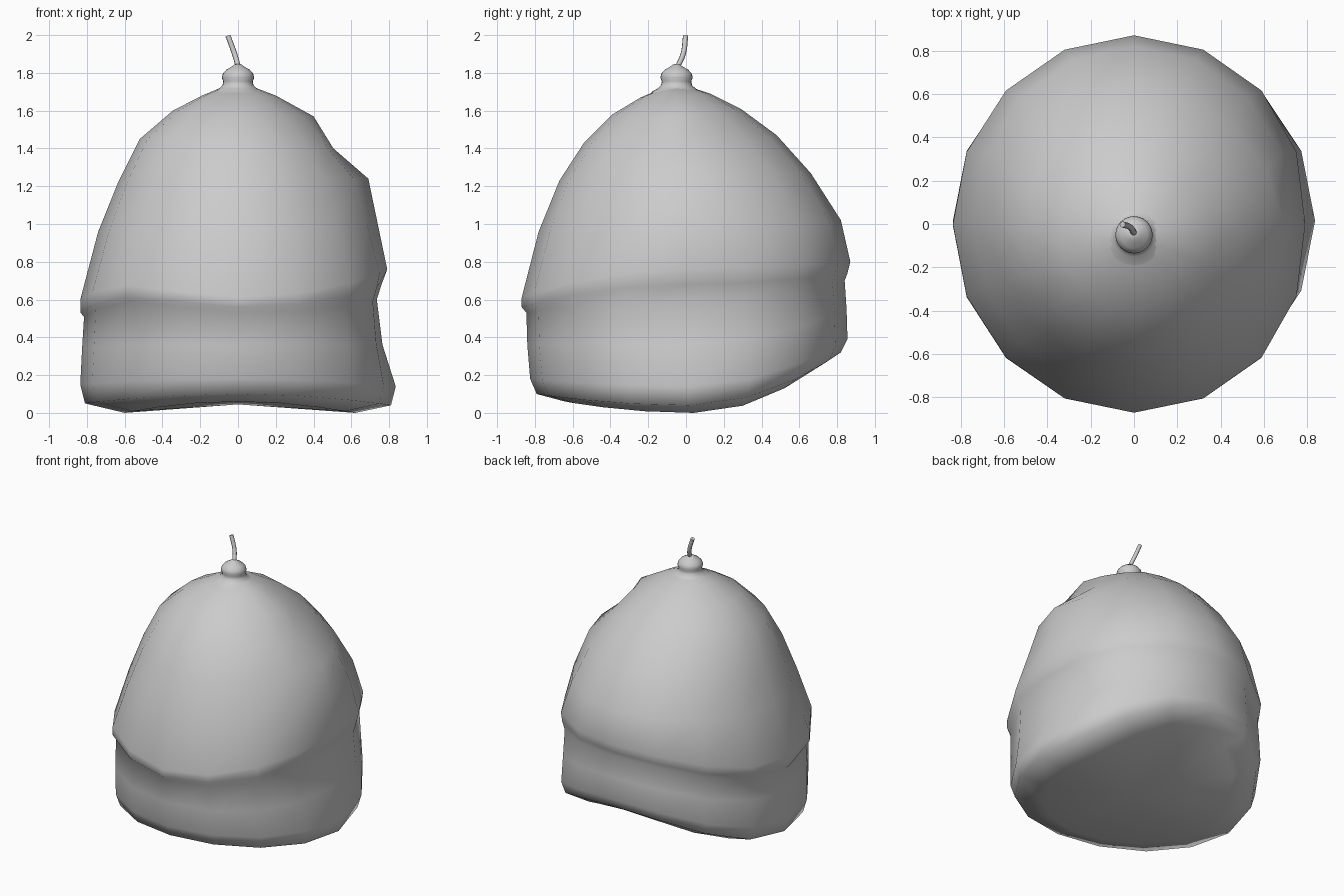
import bpy, bmesh, math

if "Cube" in bpy.data.objects:
    bpy.data.objects.remove(bpy.data.objects["Cube"])

SIDES = 16


def loft(name, rings, start_tip=None, end_tip=None):
    """Skin closed rings of points into one smooth mesh."""
    bm = bmesh.new()
    vr = [[bm.verts.new(p) for p in r] for r in rings]
    n = len(rings[0])
    for a, b in zip(vr, vr[1:]):
        for i in range(n):
            j = (i + 1) % n
            bm.faces.new((a[i], a[j], b[j], b[i]))
    for ring, tip in ((vr[0], start_tip), (vr[-1], end_tip)):
        if tip:
            t = bm.verts.new(tip)
            for i in range(n):
                bm.faces.new((ring[i], ring[(i + 1) % n], t))
    bmesh.ops.recalc_face_normals(bm, faces=bm.faces)
    for f in bm.faces:
        f.smooth = True
    me = bpy.data.meshes.new(name)
    bm.to_mesh(me)
    bm.free()
    ob = bpy.data.objects.new(name, me)
    bpy.context.collection.objects.link(ob)
    return ob


# Hat levels: front (y, z), back (y, z), left (width, z), right (width, z)
levels = [
    (-.64, .06, .72, .26, .60, .00, .62, .00),
    (-.79, .10, .82, .32, .81, .05, .81, .04),
    (-.825, .18, .855, .39, .835, .15, .835, .14),
    (-.84, .36, .85, .55, .825, .35, .765, .36),
    (-.845, .53, .84, .70, .815, .51, .735, .60),
    (-.87, .56, .855, .74, .835, .53, .76, .68),
    (-.87, .61, .87, .80, .835, .60, .79, .76),
    (-.78, .96, .82, 1.02, .74, .96, .74, 1.00),
    (-.67, 1.23, .66, 1.27, .635, 1.22, .69, 1.24),
    (-.54, 1.43, .48, 1.47, .52, 1.45, .505, 1.40),
    (-.39, 1.58, .29, 1.61, .345, 1.60, .40, 1.57),
    (-.24, 1.67, .13, 1.69, .19, 1.68, .20, 1.68),
    (-.12, 1.72, .02, 1.725, .07, 1.73, .07, 1.73),
]


def hat_ring(k, level):
    fy, fz, by, bz, lw, lz, rw, rz = level
    ring = []
    for i in range(SIDES):
        a = 2 * math.pi * i / SIDES
        c, s = math.cos(a), math.sin(a)
        w = lw + (rw - lw) * c ** 8 if c > 0 else lw   # dents on the right
        z = (rz if c > 0 else lz) * c * c + (bz if s > 0 else fz) * s * s
        if k in (4, 5, 6) and c < 0 and s < 0:         # fold lifts at front left
            z += .07 * (2 * s * c) ** 2
        ring.append((w * c, (fy + by) / 2 + (by - fy) / 2 * s, z))
    return ring


loft("hat_body", [hat_ring(k, l) for k, l in enumerate(levels)],
     (0, -.03, .045), (0, -.05, 1.74))

# Round knob on the crown
knob = [(.14, 1.695), (.10, 1.718), (.082, 1.735), (.078, 1.755), (.086, 1.775),
        (.08, 1.797), (.062, 1.817), (.035, 1.832), (.018, 1.845)]
loft("top_knob",
     [[(r * math.cos(math.tau * i / 24), -.05 + r * math.sin(math.tau * i / 24), z)
       for i in range(24)] for r, z in knob], None, (0, -.05, 1.847))

# Thin bent stem
cu = bpy.data.curves.new("stem", 'CURVE')
cu.dimensions = '3D'
cu.bevel_depth = .014
cu.bevel_resolution = 2
cu.use_fill_caps = True
sp = cu.splines.new('BEZIER')
path = [(.002, -.045, 1.83), (-.018, -.015, 1.90), (-.053, -.002, 1.996)]
sp.bezier_points.add(len(path) - 1)
for bp, p in zip(sp.bezier_points, path):
    bp.co = p
    bp.handle_left_type = bp.handle_right_type = 'AUTO'
sp.use_smooth = True
bpy.context.collection.objects.link(bpy.data.objects.new("stem", cu))
